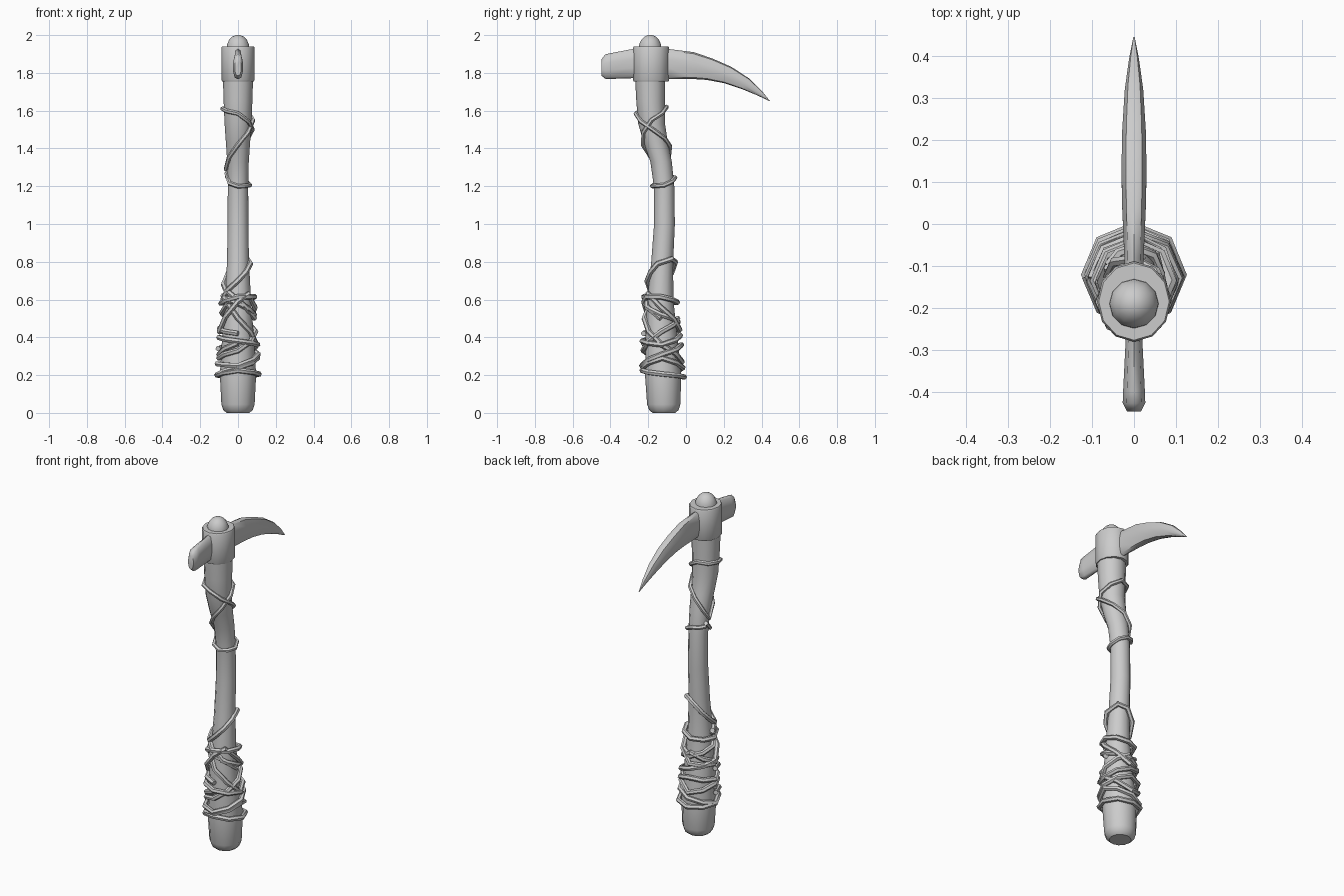
import bpy, bmesh, math
from mathutils import Vector

if "Cube" in bpy.data.objects:
    bpy.data.objects.remove(bpy.data.objects["Cube"])


def loft(name, rings, angle=40):
    """Skin a stack of equal-sized rings and cap both ends."""
    bm = bmesh.new()
    loops = [[bm.verts.new(p) for p in ring] for ring in rings]
    n = len(loops[0])
    for a, b in zip(loops, loops[1:]):
        for i in range(n):
            j = (i + 1) % n
            bm.faces.new((a[i], a[j], b[j], b[i]))
    bm.faces.new(loops[0])
    bm.faces.new(loops[-1])
    bmesh.ops.recalc_face_normals(bm, faces=bm.faces)
    me = bpy.data.meshes.new(name)
    bm.to_mesh(me)
    bm.free()
    ob = bpy.data.objects.new(name, me)
    bpy.context.collection.objects.link(ob)
    bpy.ops.object.select_all(action='DESELECT')
    ob.select_set(True)
    bpy.context.view_layer.objects.active = ob
    bpy.ops.object.shade_smooth_by_angle(angle=math.radians(angle))
    return ob


def disc(z, y, rx, ry, n=12):
    return [(rx * math.cos(2 * math.pi * i / n), y + ry * math.sin(2 * math.pi * i / n), z)
            for i in range(n)]


# Bent wooden handle: z, centre y, radius
shaft = [(0, -.117, .06), (.015, -.117, .078), (.045, -.118, .088), (.2, -.121, .096),
         (.4, -.13, .084), (.6, -.136, .069), (.8, -.126, .058), (1.0, -.114, .055),
         (1.2, -.116, .054), (1.33, -.132, .057), (1.43, -.16, .064), (1.53, -.182, .071),
         (1.65, -.187, .076), (1.78, -.19, .08)]
loft("handle", [disc(z, y, r, r) for z, y, r in shaft])

# Head collar and the domed handle end poking through it
loft("collar", [disc(z, -.185, r, r + .008) for z, r in
                [(1.755, .084), (1.762, .088), (1.932, .088), (1.94, .084)]])
loft("handle_tip", [disc(z, -.19, r, r) for z, r in
                    [(1.92, .06), (1.95, .058), (1.975, .047), (1.992, .03), (2.0, .012)]], 60)


def blade(name, stations):
    """Lens-shaped sections: y top, z top, y bottom, z bottom, half thickness."""
    rings = []
    for yt, zt, yb, zb, w in stations:
        top, bot = Vector((0, yt, zt)), Vector((0, yb, zb))
        ring = []
        for x, t in [(0, 0), (.65, .06), (1, .35), (1, .65), (.65, .94),
                     (0, 1), (-.65, .94), (-1, .65), (-1, .35), (-.65, .06)]:
            ring.append(top.lerp(bot, t) + Vector((x * w, 0, 0)))
        rings.append(ring)
    loft(name, rings, 50)


# Curved pick spike
blade("pick_spike", [(-.19, 1.93, -.19, 1.765, .022), (-.08, 1.925, -.08, 1.768, .023),
                     (.04, 1.91, .03, 1.768, .028), (.14, 1.876, .11, 1.763, .03),
                     (.24, 1.832, .2, 1.746, .028), (.335, 1.77, .295, 1.715, .022),
                     (.4, 1.706, .38, 1.68, .012), (.446, 1.65, .44, 1.651, .002)])
# Blunt back end of the head
blade("hammer_end", [(-.19, 1.93, -.19, 1.765, .022), (-.28, 1.927, -.28, 1.772, .02),
                     (-.4, 1.904, -.4, 1.768, .026), (-.428, 1.898, -.425, 1.767, .027),
                     (-.447, 1.872, -.447, 1.785, .017)])


def shaft_at(z):
    for (z0, y0, r0), (z1, y1, r1) in zip(shaft, shaft[1:]):
        if z <= z1:
            t = (z - z0) / (z1 - z0)
            return y0 + (y1 - y0) * t, r0 + (r1 - r0) * t


def cord(name, path, lift, closed=False, step=45, radius=.0145):
    """Cord around the handle from (angle, z) keys; angle -90 is the front."""
    pts = []
    for (a0, z0), (a1, z1) in zip(path, path[1:]):
        n = max(1, round(abs(a1 - a0) / step))
        pts += [(a0 + (a1 - a0) * i / n, z0 + (z1 - z0) * i / n) for i in range(n)]
    if not closed:
        pts.append(path[-1])
    cu = bpy.data.curves.new(name, 'CURVE')
    cu.dimensions = '3D'
    cu.bevel_depth, cu.bevel_resolution, cu.use_fill_caps = radius, 1, True
    sp = cu.splines.new('POLY')
    sp.points.add(len(pts) - 1)
    sp.use_cyclic_u = closed
    for p, (a, z) in zip(sp.points, pts):
        y, r = shaft_at(z)
        r += lift
        a = math.radians(a)
        p.co = (r * math.cos(a), y + r * math.sin(a), z, 1)
    ob = bpy.data.objects.new(name, cu)
    bpy.context.collection.objects.link(ob)
    bpy.ops.object.select_all(action='DESELECT')
    ob.select_set(True)
    bpy.context.view_layer.objects.active = ob
    bpy.ops.object.convert(target='MESH')
    bpy.ops.object.shade_smooth_by_angle(angle=math.radians(50))


# Upper cord: one crossing loop and a ring beneath it
cord("upper_cord", [(-180, 1.29), (-90, 1.42), (0, 1.55), (90, 1.62), (180, 1.61),
                    (270, 1.585), (360, 1.5), (450, 1.41), (540, 1.29)], .008, True, radius=.012)
cord("upper_ring", [(-200, 1.27), (-135, 1.215), (-90, 1.2), (0, 1.205), (90, 1.245),
                    (160, 1.25)], .009, radius=.012)

# Lower grip wraps, crossing each other in both directions
cord("grip_top_loop", [(-180, .6), (-90, .7), (-20, .79), (45, .815), (90, .8),
                       (180, .68), (250, .62), (300, .56), (360, .5)], .012)
cord("grip_ring_high", [(-180, .58), (-90, .615), (0, .615), (90, .585), (180, .58)], .02, True)
wraps = [[(-180, .62), (-90, .58), (0, .52), (90, .48), (180, .53), (240, .6)],
         [(-180, .43), (-90, .59), (-50, .63), (0, .56), (90, .44), (180, .43)],
         [(-150, .6), (-90, .5), (0, .36), (90, .27), (180, .31), (270, .37)],
         [(-180, .4), (-90, .38), (0, .36), (90, .41), (180, .45)],
         [(-180, .29), (-90, .33), (0, .43), (90, .5), (180, .44), (270, .42)],
         [(-180, .26), (-90, .25), (0, .31), (90, .36), (180, .34)]]
for i, w in enumerate(wraps):
    cord(f"grip_wrap_{i + 1}", w, .012 + .006 * (i % 2), step=50)
cord("grip_ring_low", [(-180, .2), (-90, .225), (0, .205), (90, .19), (180, .2)], .016, True)
cord("grip_ring_low_cross", [(-180, .2), (-90, .24), (0, .29), (90, .24), (180, .2)], .013, True)
